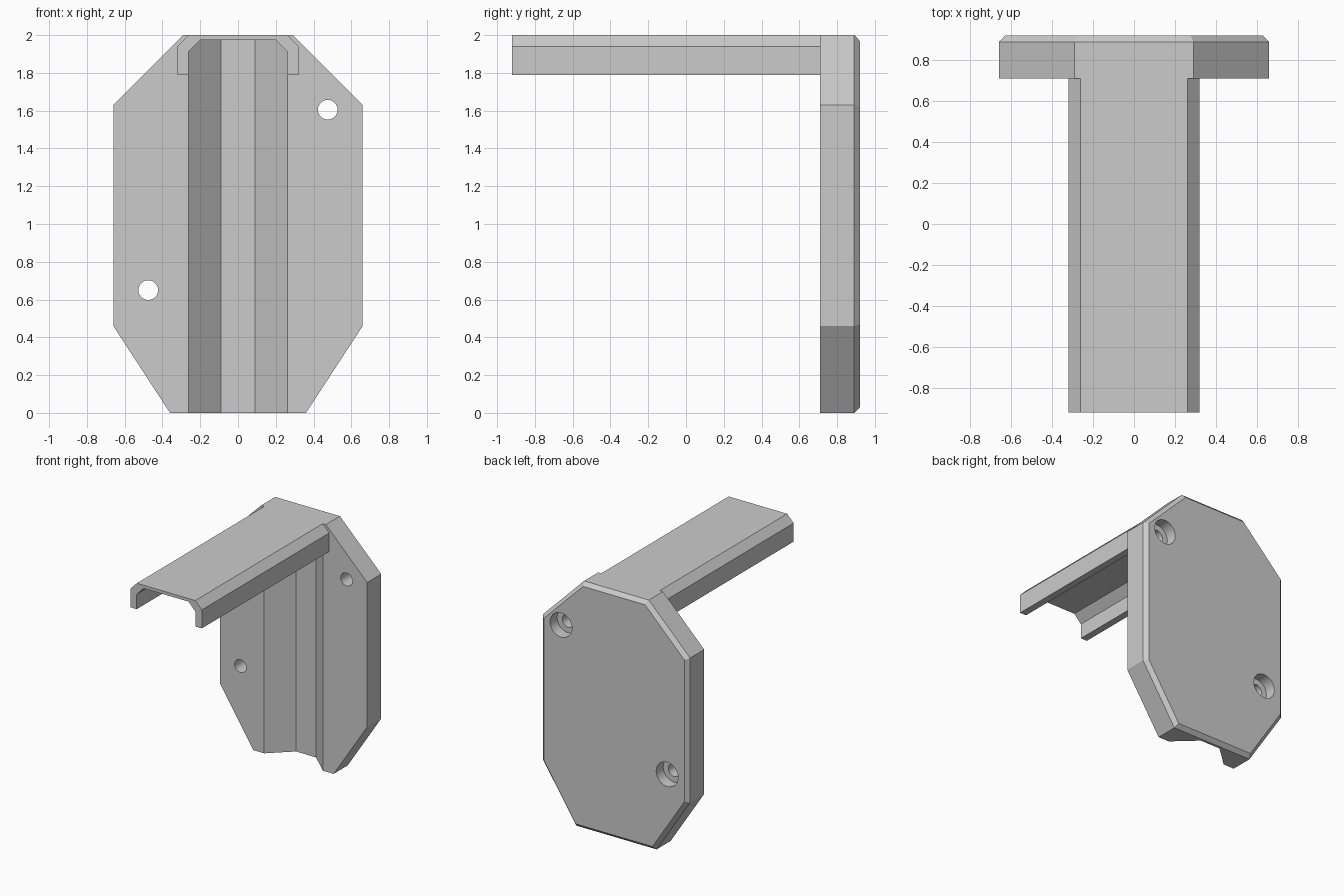
import bpy, bmesh
from mathutils import Matrix, Vector

default = bpy.data.objects.get("Cube")
if default:
    bpy.data.objects.remove(default)

grey = bpy.data.materials.new("plain grey")
grey.use_nodes = True
COLOUR = (0.6, 0.6, 0.6, 1)
grey.diffuse_color = COLOUR
grey.node_tree.nodes["Principled BSDF"].inputs["Base Color"].default_value = COLOUR

FRONT, ARM_TIP, BACK = 0.71, -0.92, 0.92    # depth planes


def add_object(name, bm):
    bmesh.ops.recalc_face_normals(bm, faces=bm.faces)
    mesh = bpy.data.meshes.new(name)
    bm.to_mesh(mesh)
    bm.free()
    mesh.materials.append(grey)
    obj = bpy.data.objects.new(name, mesh)
    bpy.context.collection.objects.link(obj)
    return obj


def mirrored(half):
    """Close a right-hand half outline with its mirror image."""
    return half + [(-x, z) for x, z in reversed(half)]


def prism(outline, y0, y1):
    """Extrude an x-z outline along y."""
    bm = bmesh.new()
    face = bm.faces.new([bm.verts.new((x, y0, z)) for x, z in outline])
    out = bmesh.ops.extrude_face_region(bm, geom=[face])
    verts = [g for g in out["geom"] if isinstance(g, bmesh.types.BMVert)]
    bmesh.ops.translate(bm, verts=verts, vec=(0, y1 - y0, 0))
    return bm


def cut(target, cutter):
    cutter.hide_render = True
    mod = target.modifiers.new("cut", "BOOLEAN")
    mod.operation = "DIFFERENCE"
    mod.solver = "EXACT"
    mod.object = cutter
    bpy.context.view_layer.objects.active = target
    bpy.ops.object.modifier_apply(modifier=mod.name)
    bpy.data.objects.remove(cutter)


def cylinder(x, z, radius, y0, y1):
    bm = bmesh.new()
    turn = Matrix.Translation((x, (y0 + y1) / 2, z)) @ Matrix.Rotation(1.570796, 4, "X")
    bmesh.ops.create_cone(bm, cap_ends=True, segments=48, radius1=radius,
                          radius2=radius, depth=y1 - y0, matrix=turn)
    return add_object("hole_cutter", bm)


# Eight-sided wall plate with a chamfer round its back face
bm = prism(mirrored([(0.36, 0), (0.66, 0.46), (0.66, 1.63), (0.29, 2)]), FRONT, BACK)
rim = [e for e in bm.edges if all(v.co.y > BACK - 0.001 for v in e.verts)]
bmesh.ops.bevel(bm, geom=rim, offset=0.03, segments=1, affect="EDGES")
plate = add_object("wall_plate", bm)

# Tapered channel down the front, closed at the top
bm = bmesh.new()
for s in (-1, 1):
    for x, y, z in [(0.263, 0.6, -0.1), (0.263, FRONT, -0.1), (0.09, 0.87, -0.1),
                    (0.263, 0.6, 1.91), (0.263, FRONT, 1.91), (0.2, 0.6, 1.975),
                    (0.2, 0.768, 1.975), (0.09, 0.87, 1.975)]:
        bm.verts.new((s * x, y, z))
bmesh.ops.convex_hull(bm, input=bm.verts)
cut(plate, add_object("channel_cutter", bm))

# Screw holes, counterbored from the back
for x, z in [(0.475, 1.605), (-0.475, 0.65)]:
    cut(plate, cylinder(x, z, 0.052, 0.6, 1.0))
    cut(plate, cylinder(x, z, 0.098, BACK - 0.09, 1.0))

# Chamfered channel-shaped arm
outer = [(0.263, 1.79), (0.32, 1.79), (0.32, 1.94), (0.262, 2)]
inner = [(-0.263, 1.79), (-0.263, 1.91), (-0.2, 1.975)]
arm_outline = mirrored(outer) + inner[1:] + [(-x, z) for x, z in reversed(inner[1:])]
add_object("arm", prism(arm_outline, ARM_TIP, FRONT))

# Smooth only the round hole walls
bpy.ops.object.select_all(action="DESELECT")
plate.select_set(True)
bpy.context.view_layer.objects.active = plate
bpy.ops.object.shade_smooth_by_angle(angle=0.35)
